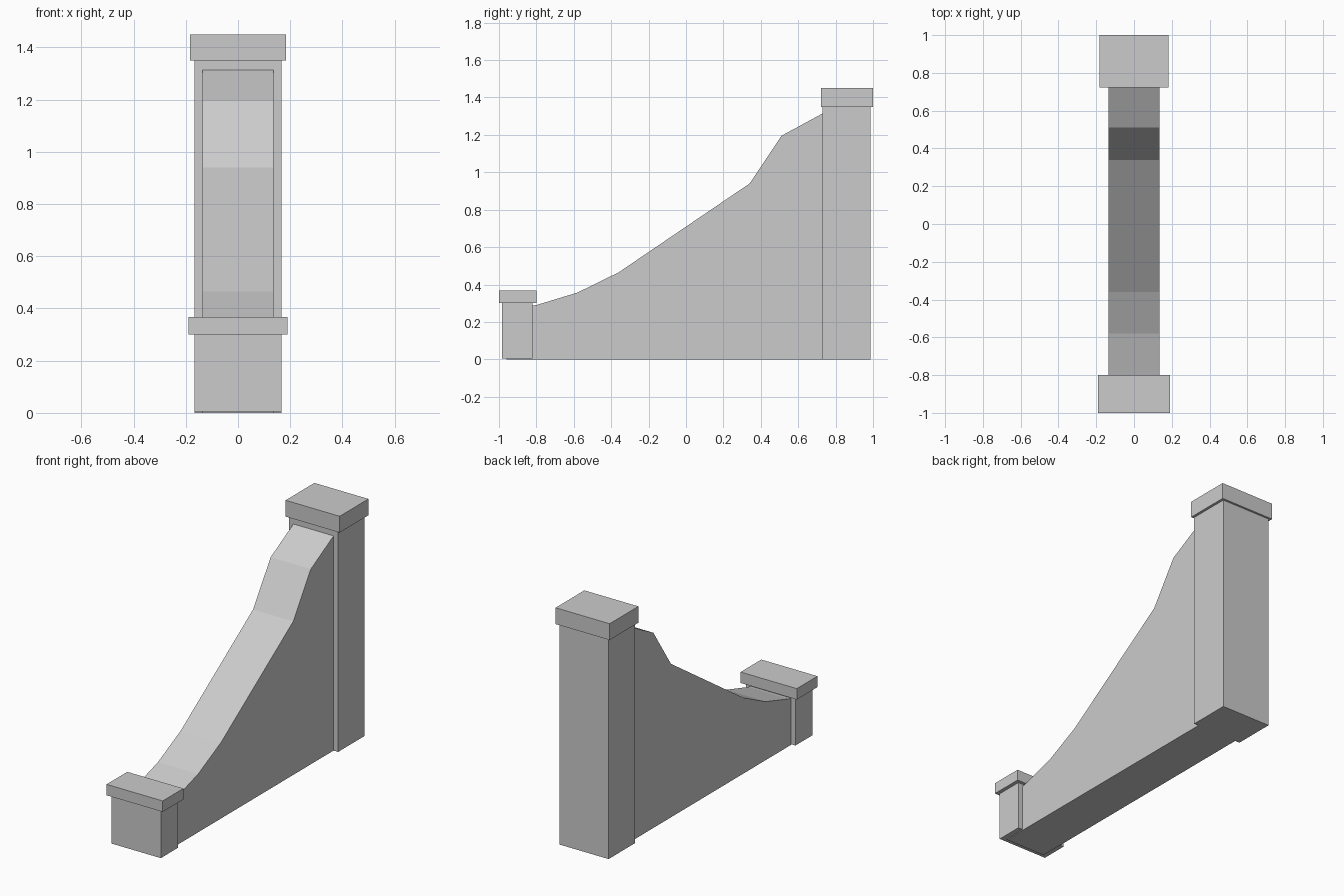
import bpy
import bmesh

if "Cube" in bpy.data.objects:
    bpy.data.objects.remove(bpy.data.objects["Cube"])


def make_object(name, bm):
    bmesh.ops.recalc_face_normals(bm, faces=bm.faces)
    mesh = bpy.data.meshes.new(name)
    bm.to_mesh(mesh)
    bm.free()
    obj = bpy.data.objects.new(name, mesh)
    bpy.context.collection.objects.link(obj)
    return obj


def extrude_profile(name, profile, half_width):
    """Extrude a closed (y, z) outline symmetrically across x."""
    bm = bmesh.new()
    face = bm.faces.new([bm.verts.new((-half_width, y, z)) for y, z in profile])
    result = bmesh.ops.extrude_face_region(bm, geom=[face], use_keep_orig=True)
    moved = [v for v in result["geom"] if isinstance(v, bmesh.types.BMVert)]
    bmesh.ops.translate(bm, verts=moved, vec=(2 * half_width, 0, 0))
    return make_object(name, bm)


def block(name, half_width, y0, y1, z0, z1):
    return extrude_profile(name, [(y0, z0), (y1, z0), (y1, z1), (y0, z1)], half_width)


# Short front post and its cap
block("front_post", 0.167, -0.985, -0.82, 0.005, 0.30)
block("front_cap", 0.19, -1.0, -0.80, 0.30, 0.367)

# Tall back post and its cap
block("back_post", 0.167, 0.73, 0.987, 0.0, 1.35)
block("back_cap", 0.183, 0.722, 1.0, 1.35, 1.45)

# Sloping balustrade wall, its foot tucked into the front post
extrude_profile("sloping_wall", [
    (-0.96, 0.0), (0.735, 0.0), (0.735, 1.317), (0.51, 1.195), (0.34, 0.94),
    (-0.36, 0.465), (-0.58, 0.357), (-0.80, 0.29), (-0.96, 0.27),
], 0.136)
